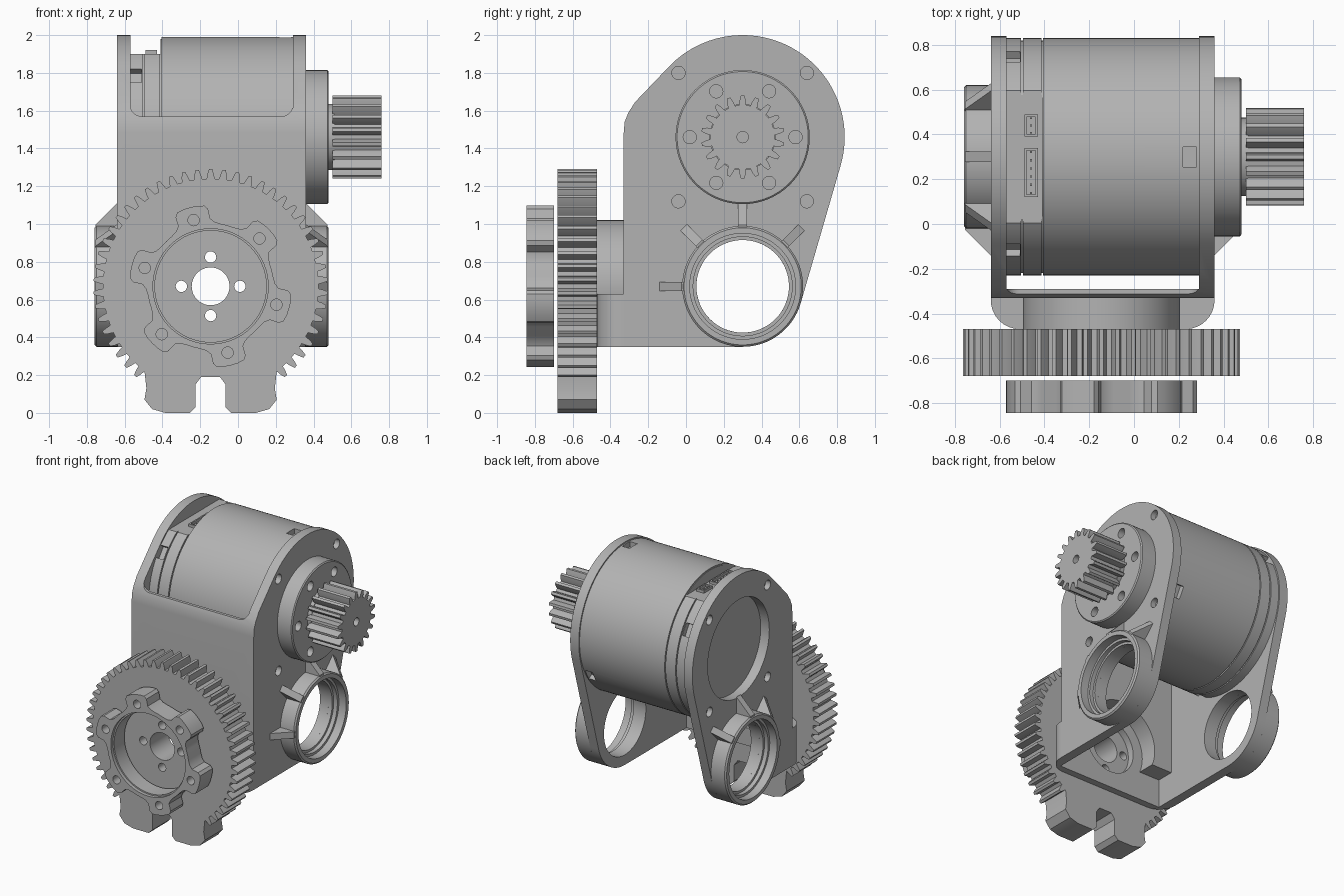
import bpy, bmesh
from math import sin, cos, pi, radians, sqrt
from mathutils import Matrix, Vector

if "Cube" in bpy.data.objects:
    bpy.data.objects.remove(bpy.data.objects["Cube"])

grey = bpy.data.materials.new("machined_grey")
grey.use_nodes = True
grey.diffuse_color = (0.45, 0.45, 0.45, 1)
grey.node_tree.nodes["Principled BSDF"].inputs["Base Color"].default_value = (0.45, 0.45, 0.45, 1)

MOTOR = (0.30, 1.46)    # y, z of the motor axis
BEAR = (0.30, 0.67)     # y, z of the bearing axis
GEAR = (-0.145, 0.67)   # x, z of the large gear axis
PLACE = {"x": lambda u, v, a: (a, u, v),
         "y": lambda u, v, a: (u, a, v),
         "z": lambda u, v, a: (u, v, a)}


def finish(name, bm):
    bmesh.ops.recalc_face_normals(bm, faces=bm.faces)
    mesh = bpy.data.meshes.new(name)
    bm.to_mesh(mesh)
    bm.free()
    mesh.materials.append(grey)
    ob = bpy.data.objects.new(name, mesh)
    bpy.context.collection.objects.link(ob)
    return ob


def prism(name, pts, axis, a, b):
    bm = bmesh.new()
    lo, hi = [[bm.verts.new(PLACE[axis](u, v, d)) for u, v in pts] for d in (a, b)]
    bm.faces.new(lo)
    bm.faces.new(hi)
    n = len(pts)
    for i in range(n):
        j = (i + 1) % n
        bm.faces.new((lo[i], lo[j], hi[j], hi[i]))
    return finish(name, bm)


def arc(c, r, a0, a1, n):
    angles = [radians(a0 + (a1 - a0) * i / n) for i in range(n + 1)]
    return [(c[0] + r * cos(t), c[1] + r * sin(t)) for t in angles]


def polar(c, r, deg):
    return c[0] + r * cos(radians(deg)), c[1] + r * sin(radians(deg))


def rod(name, c, r, axis, a, b, n=64):
    return prism(name, arc(c, r, 0, 360, n)[:-1], axis, a, b)


def box(name, x, y, z):
    return prism(name, [(x[0], y[0]), (x[1], y[0]), (x[1], y[1]), (x[0], y[1])], "z", *z)


def rounded(x0, x1, y0, y1, r):
    return (arc((x1 - r, y1 - r), r, 0, 90, 8) + arc((x0 + r, y1 - r), r, 90, 180, 8)
            + arc((x0 + r, y0 + r), r, 180, 270, 8) + arc((x1 - r, y0 + r), r, 270, 360, 8))


def cut(ob, *tools):
    for tool in tools:
        mod = ob.modifiers.new("cut", "BOOLEAN")
        mod.operation = "DIFFERENCE"
        mod.solver = "EXACT"
        mod.object = tool
        bpy.context.view_layer.objects.active = ob
        bpy.ops.object.modifier_apply(modifier=mod.name)
        bpy.data.objects.remove(tool)
    return ob


def lathe(name, profile, c, n=96):
    # Revolve (x, radius) points about an x-directed axis
    bm = bmesh.new()
    vs = [bm.verts.new((x, c[0], c[1] + r)) for x, r in profile]
    es = [bm.edges.new(p) for p in zip(vs, vs[1:])]
    bmesh.ops.spin(bm, geom=vs + es, cent=(0, *c), axis=(1, 0, 0),
                   angle=2 * pi, steps=n, use_duplicate=False)
    bmesh.ops.remove_doubles(bm, verts=bm.verts, dist=0.0001)
    return finish(name, bm)


def turn(ob, c, deg):
    m = Matrix.Translation((0, *c)) @ Matrix.Rotation(radians(deg), 4, "X")
    ob.data.transform(m)
    return ob


def tooth(c, tip, root, mid, pitch):
    mean = (tip + root) / 2
    shape = [(-0.32, root), (-0.24, mean), (-0.12, tip), (0.12, tip), (0.24, mean), (0.32, root)]
    return [polar(c, r, mid + f * pitch) for f, r in shape]


# Housing: side plates joined by a front wall
side = (arc(BEAR, 0.32, -90, -16.2, 16) + arc(MOTOR, 0.54, -16.2, 137, 44)
        + [(-0.27, 1.645), (-0.305, 1.59), (-0.325, 1.54), (-0.33, 1.48), (-0.33, 0.35)])
housing = prism("housing", side, "x", -0.64, 0.36)


def pockets():
    return [box("tool", (-0.57, 0.29), (-0.42, -0.2), (0.2, 0.56)),
            rod("tool", GEAR, 0.28, "y", -0.42, -0.2),
            rod("tool", GEAR, 0.2, "y", -0.6, -0.2)]


cut(housing, box("tool", (-0.57, 0.29), (-0.29, 1), (0, 3)),
    prism("tool", rounded(-0.57, 0.29, 1.57, 3, 0.06), "y", -0.5, -0.2),
    rod("tool", BEAR, 0.245, "x", -1, 1),
    rod("tool", MOTOR, 0.36, "x", -1, -0.5), *pockets())
for sy in (-0.34, 0.34):
    for sz in (-0.34, 0.34):
        c = (MOTOR[0] + sy, MOTOR[1] + sz)
        cut(housing, rod("tool", c, 0.035, "x", 0.32, 1, 20), rod("tool", c, 0.035, "x", -1, -0.6, 20))

# Front block and round boss behind the large gear
block = prism("front_block", rounded(-0.64, 0.36, -0.47, 0, 0.13), "z", 0.35, 0.63)
cut(block, box("tool", (-1, 1), (-0.33, 1), (0, 1)), *pockets())
boss = rod("front_boss", GEAR, 0.35, "y", -0.47, -0.33)
cut(boss, box("tool", (-1, 1), (-1, 1), (0, 0.35)), *pockets())

# Bearing rings with tapered ribs on both sides
for s, x0, label in ((1, 0.36, "left"), (-1, -0.64, "right")):
    ring = [(0, 0.245), (0, 0.32), (0.11, 0.32), (0.12, 0.31), (0.12, 0.28),
            (0.06, 0.28), (0.06, 0.262), (0.03, 0.262), (0.03, 0.245), (0, 0.245)]
    lathe("bearing_ring_" + label, [(x0 + s * h, r) for h, r in ring], BEAR)
    rib = [(x0, 0.30), (x0 + s * 0.115, 0.30), (x0 + s * 0.115, 0.325), (x0, 0.44)]
    for i, deg in enumerate((-45, 0, 45, 90)):
        turn(prism(f"bearing_rib_{label}_{i}", rib, "y", -0.024, 0.024), BEAR, deg)

# Motor body with seam grooves, flattened end cap and clip pockets
profile = [(-0.57, 0), (-0.57, 0.53)]
for x in (-0.50, -0.41):
    profile += [(x - 0.004, 0.53), (x - 0.004, 0.52), (x + 0.004, 0.52), (x + 0.004, 0.53)]
motor = lathe("motor_body", profile + [(0.29, 0.53), (0.29, 0)], MOTOR, 128)
cut(motor, box("tool", (-0.7, -0.41), (-1, 1), (1.90, 3)))
for x, deg in ((0.25, 0), (0.25, 120), (0.25, -120), (-0.54, 52), (-0.54, -58), (-0.54, 150)):
    cut(motor, turn(box("tool", (x - 0.03, x + 0.03), (-0.045, 0.045), (0.49, 0.6)), MOTOR, deg))

# Sockets on the flattened cap
for label, y0, y1 in (("long", 0.12, 0.34), ("short", 0.39, 0.49)):
    sock = box("socket_" + label, (-0.49, -0.43), (y0, y1), (1.85, 1.92))
    cut(sock, box("tool", (-0.48, -0.44), (y0 + 0.012, y1 - 0.012), (1.89, 2)))
    n = round((y1 - y0) / 0.035)
    for i in range(n):
        y = y0 + (i + 0.5) * (y1 - y0) / n
        box(f"pin_{label}_{i}", (-0.465, -0.455), (y - 0.005, y + 0.005), (1.88, 1.91))

# Output flange with screw recesses
flange = lathe("output_flange", [(0.34, 0), (0.34, 0.355), (0.473, 0.355), (0.48, 0.347),
                                 (0.48, 0.175), (0.51, 0.175), (0.51, 0)], MOTOR)
for i in range(6):
    cut(flange, rod("tool", polar(MOTOR, 0.28, 60 * i), 0.035, "x", 0.43, 0.6, 20))

# Pinion
teeth = [p for i in range(18) for p in tooth(MOTOR, 0.22, 0.17, 90 + 20 * i, 20)]
cut(prism("pinion", teeth, "x", 0.50, 0.76), rod("tool", MOTOR, 0.03, "x", 0.68, 1, 24))

# Large gear with a notched stop tab at the bottom
pitch = 360 / 54
outline = [p for k in range(-21, 22) for p in tooth(GEAR, 0.62, 0.57, 90 + k * pitch, pitch)]
tab = [(-0.34, -0.54), (-0.35, -0.60), (-0.31, -0.65), (-0.24, -0.67),
       (-0.11, -0.67), (-0.08, -0.64), (-0.08, -0.52), (-0.05, -0.48)]
tab += [(-u, v) for u, v in reversed(tab)]
outline += [(GEAR[0] + u, GEAR[1] + v) for u, v in tab]
gear = prism("large_gear", outline, "y", -0.68, -0.47)
cut(gear, rod("tool", GEAR, 0.1, "y", -1, 0))
for i in range(4):
    cut(gear, rod("tool", polar(GEAR, 0.155, 90 * i), 0.03, "y", -1, 0, 24))

# Six-lobed hub ring in front of the gear
lobes = []
for i in range(6):
    mid = 44.4 + 60 * i
    lobes += [polar(GEAR, r, mid + d) for d, r in
              ((-24, 0.335), (-18, 0.342), (-14, 0.36), (-12.5, 0.41), (-10, 0.428), (-5, 0.432), (0, 0.432),
               (5, 0.432), (10, 0.428), (12.5, 0.41), (14, 0.36), (18, 0.342), (24, 0.335), (30, 0.335))]
hub = prism("hub_ring", lobes, "y", -0.845, -0.70)
cut(hub, rod("tool", GEAR, 0.295, "y", -1, 0), rod("tool", GEAR, 0.305, "y", -1, -0.82))
for i in range(6):
    cut(hub, rod("tool", polar(GEAR, 0.362, 44.4 + 60 * i), 0.03, "y", -1, 0, 24))

# Smooth shading with sharp edges kept
bpy.ops.object.select_all(action="DESELECT")
for ob in bpy.context.collection.objects:
    if ob.type == "MESH" and grey.name in ob.data.materials:
        ob.select_set(True)
        bpy.context.view_layer.objects.active = ob
bpy.ops.object.shade_smooth_by_angle(angle=radians(25))
